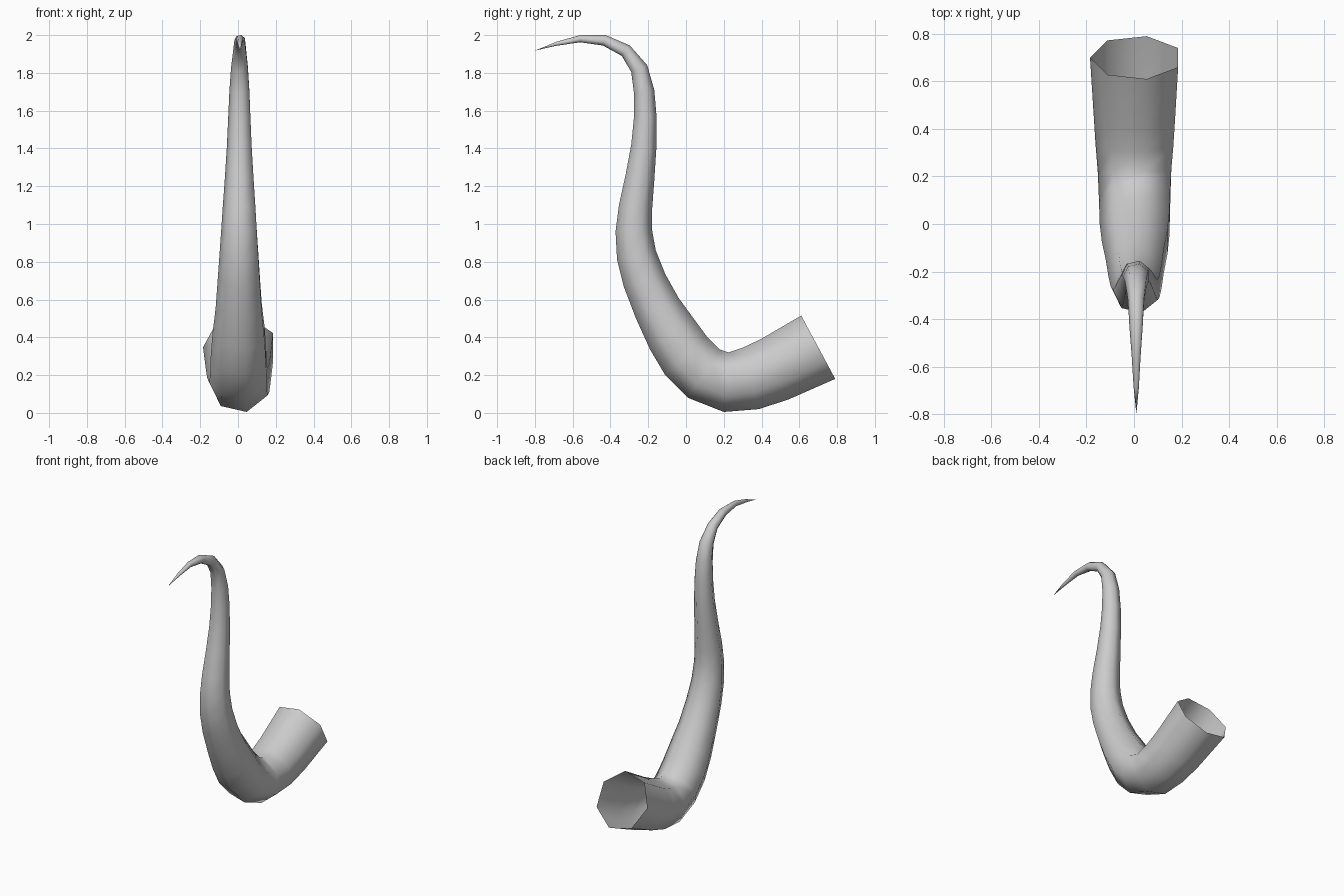
import bpy, bmesh, math
from mathutils import Vector

if "Cube" in bpy.data.objects:
    bpy.data.objects.remove(bpy.data.objects["Cube"])

SIDES = 7
AXIS_X = 0.01

# Side profile: (outer y, outer z, inner y, inner z) for each cross-section
SECTIONS = [
    (0.79, 0.18, 0.61, 0.515),
    (0.54, 0.07, 0.395, 0.39),
    (0.385, 0.02, 0.30, 0.345),
    (0.20, 0.005, 0.225, 0.32),
    (0.01, 0.08, 0.18, 0.335),
    (-0.11, 0.20, 0.11, 0.405),
    (-0.19, 0.335, 0.04, 0.50),
    (-0.265, 0.50, -0.04, 0.61),
    (-0.33, 0.67, -0.11, 0.735),
    (-0.365, 0.81, -0.16, 0.86),
    (-0.373, 0.96, -0.18, 0.97),
    (-0.355, 1.10, -0.18, 1.07),
    (-0.32, 1.26, -0.168, 1.23),
    (-0.29, 1.42, -0.157, 1.40),
    (-0.275, 1.57, -0.155, 1.56),
    (-0.275, 1.69, -0.168, 1.71),
    (-0.29, 1.805, -0.205, 1.84),
    (-0.34, 1.89, -0.297, 1.945),
    (-0.44, 1.945, -0.425, 2.0),
    (-0.56, 1.962, -0.56, 2.0),
    (-0.69, 1.943, -0.685, 1.965),
]
TIP = (AXIS_X, -0.80, 1.918)

bm = bmesh.new()


def add_ring(oy, oz, iy, iz):
    """Seven-sided ring spanning the outer and inner profile points."""
    outer, inner = Vector((AXIS_X, oy, oz)), Vector((AXIS_X, iy, iz))
    centre = (outer + inner) / 2
    up = (inner - outer) / 2 / math.cos(math.pi / (2 * SIDES))
    side = Vector((up.length, 0, 0))
    angles = [math.pi + 2 * math.pi * k / SIDES for k in range(SIDES)]
    return [bm.verts.new(centre + side * math.cos(a) + up * math.sin(a)) for a in angles]


# Tapered tube, open at the wide end
rings = [add_ring(*s) for s in SECTIONS]
for a, b in zip(rings, rings[1:]):
    for k in range(SIDES):
        n = (k + 1) % SIDES
        bm.faces.new((a[k], a[n], b[n], b[k]))

# Pointed tip
tip = bm.verts.new(TIP)
for k in range(SIDES):
    bm.faces.new((rings[-1][k], rings[-1][(k + 1) % SIDES], tip))

bmesh.ops.recalc_face_normals(bm, faces=bm.faces)
for f in bm.faces:
    f.smooth = True
mesh = bpy.data.meshes.new("curved_tail")
bm.to_mesh(mesh)
bm.free()
bpy.context.collection.objects.link(bpy.data.objects.new("curved_tail", mesh))
